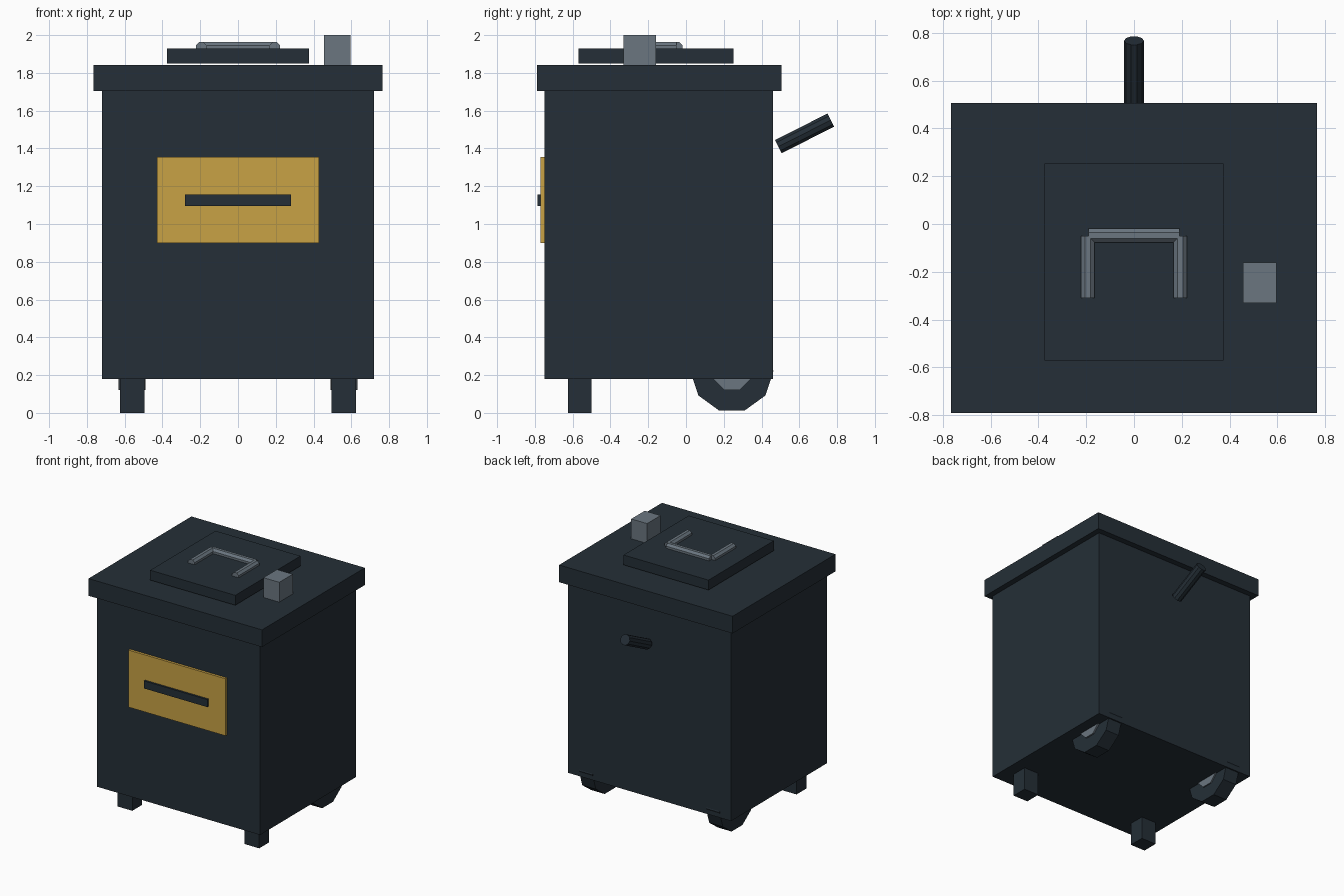
import bpy
import math
from mathutils import Vector

cube = bpy.data.objects.get("Cube")
if cube:
    bpy.data.objects.remove(cube, do_unlink=True)


def material(name, rgb):
    mat = bpy.data.materials.new(name)
    mat.use_nodes = True
    colour = (*rgb, 1.0)
    mat.diffuse_color = colour
    mat.node_tree.nodes["Principled BSDF"].inputs["Base Color"].default_value = colour
    return mat


dark = material("dark slate", (0.018, 0.028, 0.038))
gold = material("golden yellow", (0.58, 0.36, 0.06))
grey = material("steel grey", (0.145, 0.182, 0.216))


def box(name, mat, x, y, z):
    """Box spanning the given (low, high) range on each axis."""
    spans = (x, y, z)
    bpy.ops.mesh.primitive_cube_add(size=1, location=[sum(s) / 2 for s in spans])
    obj = bpy.context.object
    obj.name = name
    obj.scale = [s[1] - s[0] for s in spans]
    bpy.ops.object.transform_apply(location=False, rotation=False, scale=True)
    obj.data.materials.append(mat)
    return obj


def rod(name, mat, start, end, radius, sides, turn=0.0):
    """Prism between two points, turned about its own axis."""
    start, end = Vector(start), Vector(end)
    axis = end - start
    bpy.ops.mesh.primitive_cylinder_add(vertices=sides, radius=radius,
                                        depth=axis.length, location=(start + end) / 2)
    obj = bpy.context.object
    obj.name = name
    spin = axis.to_track_quat("Z", "Y").to_matrix().to_4x4()
    obj.rotation_euler = spin.to_euler()
    for v in obj.data.vertices:
        c, s = math.cos(turn), math.sin(turn)
        v.co.x, v.co.y = c * v.co.x - s * v.co.y, s * v.co.x + c * v.co.y
    obj.data.materials.append(mat)
    return obj


# Main cabinet and its overhanging top
box("body", dark, (-0.72, 0.72), (-0.75, 0.46), (0.18, 1.71))
box("top_slab", dark, (-0.765, 0.765), (-0.79, 0.506), (1.705, 1.842))
box("hatch", dark, (-0.375, 0.375), (-0.57, 0.252), (1.85, 1.929))
box("top_block", grey, (0.455, 0.595), (-0.33, -0.16), (1.842, 2.0))

# Front panel with slot
box("front_panel", gold, (-0.428, 0.428), (-0.77, -0.74), (0.90, 1.355))
box("panel_slot", dark, (-0.28, 0.28), (-0.786, -0.76), (1.095, 1.155))

# U-shaped hatch handle
eighth = math.pi / 8
rod("handle_bar", grey, (-0.19, -0.048, 1.934), (0.19, -0.048, 1.934), 0.031, 8, eighth)

# Front feet, rear wheels and handle arms on both sides
for side, sign in (("left", 1), ("right", -1)):
    rod(f"handle_arm_{side}", grey, (sign * 0.194, -0.31, 1.934),
        (sign * 0.194, -0.05, 1.934), 0.031, 8, eighth)
    box(f"front_foot_{side}", dark, sorted((sign * 0.495, sign * 0.625)),
        (-0.625, -0.5), (0.005 - 0.005, 0.2))
    rod(f"rear_wheel_{side}", dark, (sign * 0.5, 0.243, 0.222),
        (sign * 0.62, 0.243, 0.222), 0.22, 10, math.pi / 2)
    rod(f"wheel_hub_{side}", grey, (sign * 0.49, 0.243, 0.222),
        (sign * 0.632, 0.243, 0.222), 0.109, 8, eighth)

# Slanted push handle at the back
rod("push_handle", dark, (0, 0.489, 1.41), (0, 0.767, 1.55), 0.041, 10, math.pi / 2)
